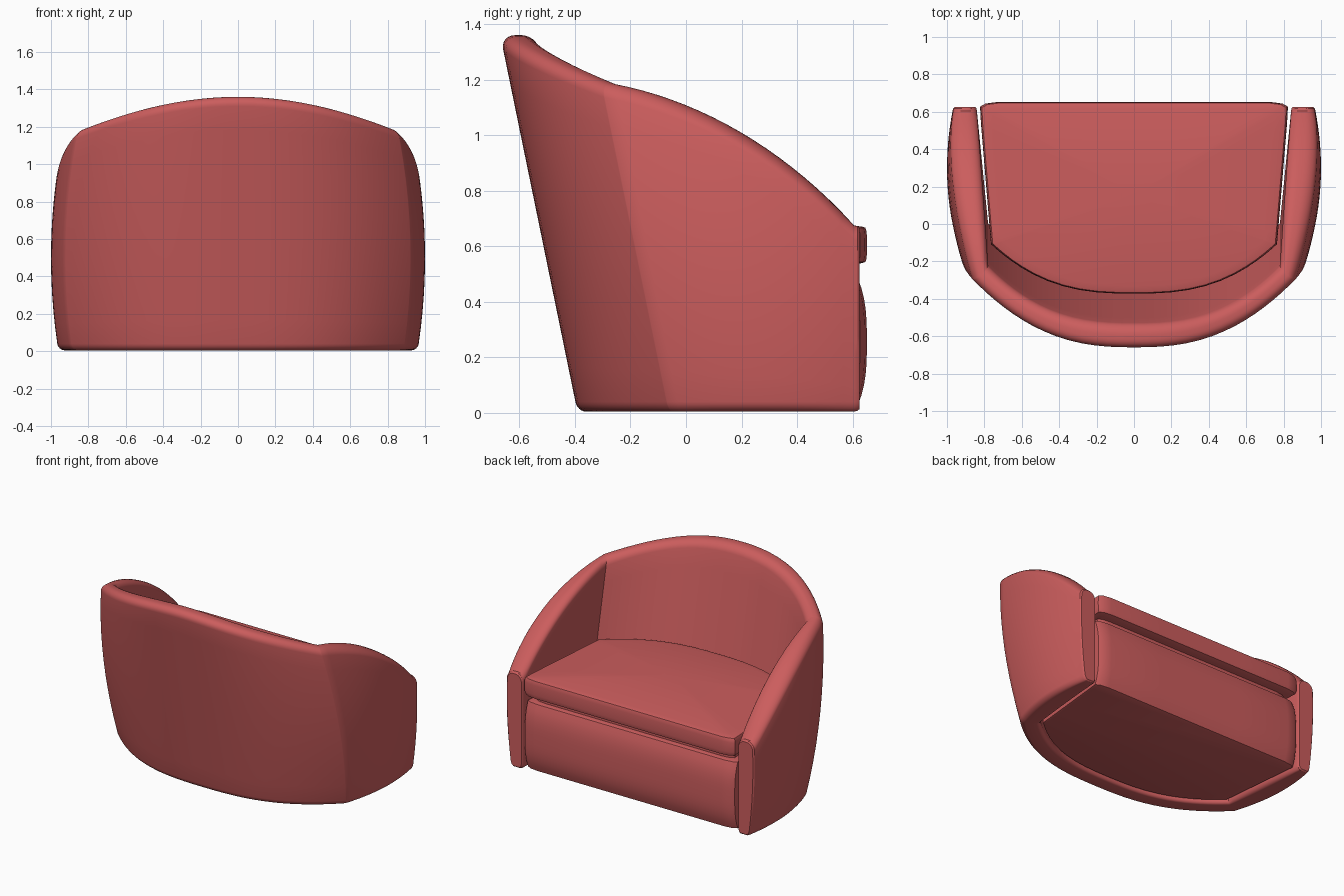
import bpy, bmesh, math

if "Cube" in bpy.data.objects:
    bpy.data.objects.remove(bpy.data.objects["Cube"])

red = bpy.data.materials.new("coral red fabric")
red.diffuse_color = (0.60, 0.11, 0.11, 1)
red.use_nodes = True
red.node_tree.nodes["Principled BSDF"].inputs["Base Color"].default_value = red.diffuse_color


def wall(s, u, z):
    """Point on the tub wall. s: 0 outside, 1 inside; u: 0 back centre, 1 crease, 2 arm front."""
    t = max(u - 1, 0)
    # outer skin: bulging sides that narrow toward the crease
    g = 1 - 0.075 * ((0.6 - t) / 0.6) ** 2 if t < 0.6 else 1 - 0.03 * ((t - 0.6) / 0.4) ** 2
    xo = (1 - 0.16 * (z - 0.5) ** 2) * g
    xi = 0.78 + 0.06 * t
    yo, yi = -0.06 - 0.205 * z, 0.01 - 0.205 * z      # raked crease lines
    if u < 1:
        q = math.sin(u * math.pi / 2)
        d = 1 - q ** 2.7
        xo, xi, yo, yi = xo * q, xi * q, yo - 0.33 * d, yi - 0.27 * d
    else:
        yo, yi = yo + (0.605 - yo) * t, yi + (0.605 - yi) * t
    return xo + (xi - xo) * s, yo + (yi - yo) * s, z


def rim_height(u):
    if u <= 1:
        return 1.36 - 0.175 * math.sin(u * math.pi / 2) ** 2
    t = u - 1
    return 1.185 - 0.172 * t - 0.338 * t * t


def section(h):
    """Rounded upright cross-section as (s, z) pairs."""
    arc = [i * math.pi / 12 for i in range(7)]
    up = [(0.22 * (1 - math.sin(a)), 0.005 + 0.035 * (1 - math.cos(a))) for a in arc]
    up += [(0, 0.04 + (h - 0.09) * i / 10) for i in range(1, 10)]
    up += [(0.42 * (1 - math.cos(a)), h - 0.05 + 0.05 * math.sin(a)) for a in arc]
    return up + [(1 - s, z) for s, z in reversed(up)]


def loft(name, rings):
    """Skin a list of equal closed rings and cap both ends."""
    bm = bmesh.new()
    vs = [[bm.verts.new(p) for p in r] for r in rings]
    n = len(vs[0])
    for a, b in zip(vs, vs[1:]):
        for i in range(n):
            j = (i + 1) % n
            bm.faces.new((a[i], a[j], b[j], b[i]))
    bm.faces.new(vs[0])
    bm.faces.new(vs[-1])
    bmesh.ops.remove_doubles(bm, verts=bm.verts, dist=0.0002)
    bmesh.ops.recalc_face_normals(bm, faces=bm.faces)
    me = bpy.data.meshes.new(name)
    bm.to_mesh(me)
    bm.free()
    me.materials.append(red)
    ob = bpy.data.objects.new(name, me)
    bpy.context.collection.objects.link(ob)
    bpy.ops.object.select_all(action='DESELECT')
    ob.select_set(True)
    bpy.context.view_layer.objects.active = ob
    bpy.ops.object.shade_smooth_by_angle(angle=math.radians(32))
    return ob


# Wrap-around back and arms
half = []
for i in range(37):
    u = 2 * i / 36
    half.append([wall(s, u, z) for s, z in section(rim_height(u))])
end = half[-1]
cx = sum(p[0] for p in end) / len(end)
for k, dy in ((0.97, 0.012), (0.86, 0.02)):           # softened arm fronts
    half.append([(cx + (x - cx) * k, y + dy, 0.33 + (z - 0.33) * (1 - (1 - k) * 0.2))
                 for x, y, z in end])
mirrored = [[(-x, y, z) for x, y, z in r] for r in reversed(half[1:])]
loft("back_and_arms", mirrored + half)


def d_ring(zw, z, k, front):
    """D-shaped outline that follows the inside of the wall at height zw."""
    pts = []
    for i in range(25):
        x, y, _ = wall(1, 2 * i / 24, zw)
        y = y if i < 24 else front - 0.025
        pts.append((x * k, 0.15 + (min(y, front - 0.02) - 0.15) * k, z))
    x = pts[-1][0]
    yf = 0.15 + (front - 0.15) * k
    pts += [(x - 0.03 * k, yf - 0.008 * k, z), (x - 0.09 * k, yf, z), (x * 0.4, yf, z)]
    return [(-x, y, z) for x, y, z in reversed(pts[1:])] + pts


# Base under the seat, with a padded front panel
base = [d_ring(0.0, 0.018, 0.96, 0.625)]
for i in range(13):
    f = i / 12
    z = 0.022 + 0.468 * f
    bulge = (1 - abs(2 * f - 1) ** 3)
    base.append(d_ring(z, z, 0.975, 0.628 + 0.036 * bulge))
base.append(d_ring(0.49, 0.495, 0.95, 0.625))
base.append(d_ring(0.49, 0.495, 0.92, 0.62))
base.append(d_ring(0.49, 0.56, 0.92, 0.62))
loft("seat_base", base)

# Seat cushion: rounded edge and gently domed top
cushion = [d_ring(0.6, 0.535, 0.93, 0.645)]
for i in range(9):
    a = -math.pi / 2 + math.pi * i / 8
    r = abs(math.cos(a)) ** 0.5
    cushion.append(d_ring(0.6, 0.605 + 0.065 * math.copysign(abs(math.sin(a)) ** 0.7, a),
                          0.95 + 0.03 * r, 0.662))
for k in (0.9, 0.8, 0.65, 0.5, 0.35, 0.2, 0.08):
    cushion.append(d_ring(0.6, 0.67 + 0.035 * (1 - (k / 0.95) ** 2), k, 0.662))
loft("seat_cushion", cushion)
